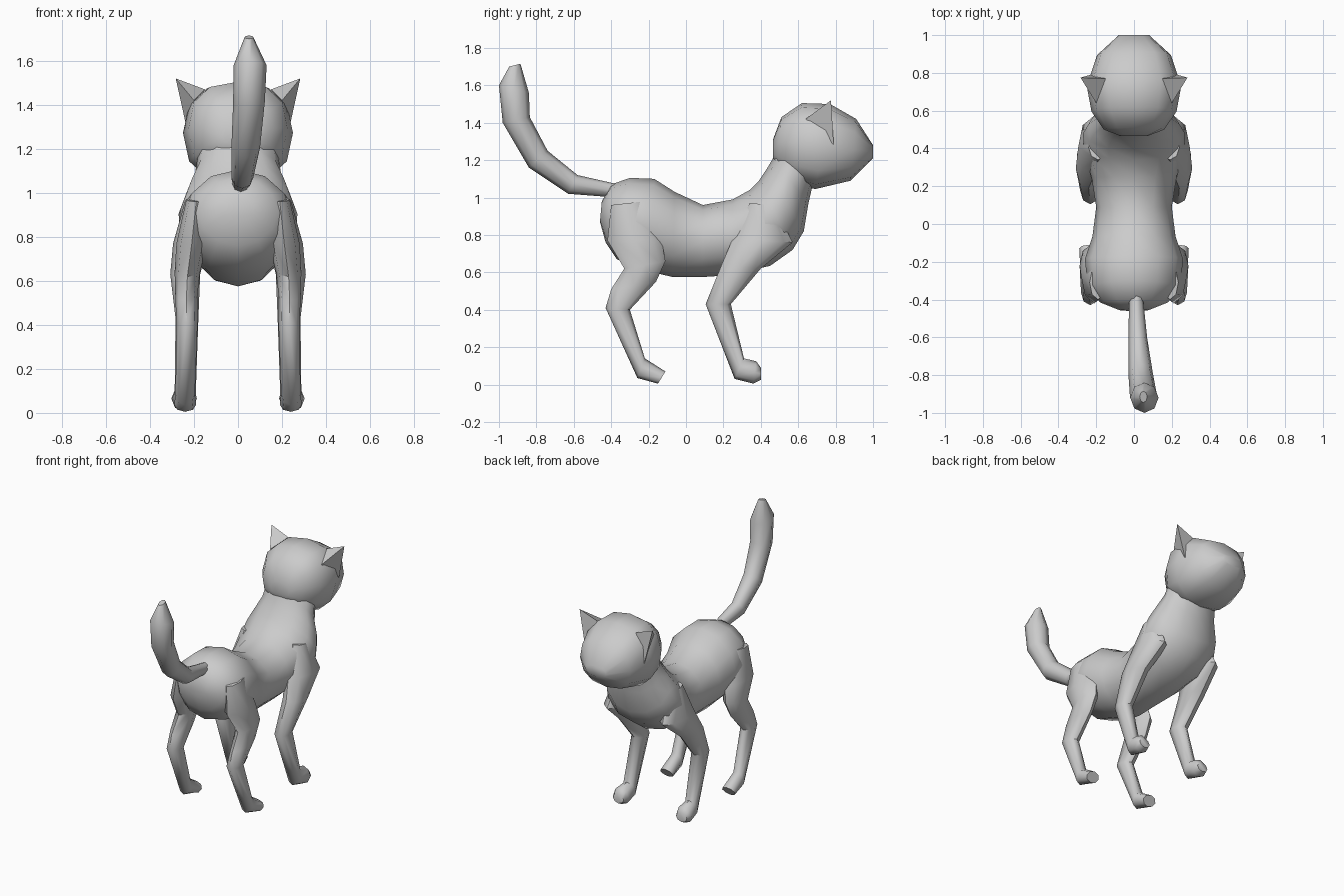
import bpy, bmesh
from math import sin, cos, pi, copysign
from mathutils import Vector


def finish(name, bm, mirror=False, angle=50):
    bmesh.ops.recalc_face_normals(bm, faces=bm.faces)
    me = bpy.data.meshes.new(name)
    bm.to_mesh(me)
    bm.free()
    ob = bpy.data.objects.new(name, me)
    bpy.context.collection.objects.link(ob)
    if mirror:
        ob.modifiers.new("mirror", 'MIRROR').use_mirror_merge = False
    bpy.context.view_layer.objects.active = ob
    bpy.ops.object.select_all(action='DESELECT')
    ob.select_set(True)
    bpy.ops.object.shade_smooth_by_angle(angle=angle * pi / 180)
    return ob


def loft(name, rings, sides, power=1.0, mirror=False):
    """Each ring: y,z of one side, y,z of the opposite side, centre x, half width."""
    bm = bmesh.new()
    loops = []
    for y0, z0, y1, z1, x, w in rings:
        a, b = Vector((x, y0, z0)), Vector((x, y1, z1))
        mid, half = (a + b) / 2, (b - a) / 2
        loop = []
        for i in range(sides):
            t = 2 * pi * i / sides
            c, s = (copysign(abs(v) ** power, v) for v in (cos(t), sin(t)))
            loop.append(bm.verts.new(mid + half * s + Vector((w * c, 0, 0))))
        loops.append(loop)
    for p, q in zip(loops, loops[1:]):
        for i in range(sides):
            j = (i + 1) % sides
            bm.faces.new((p[i], p[j], q[j], q[i]))
    bm.faces.new(loops[0])
    bm.faces.new(loops[-1])
    return finish(name, bm, mirror)


# Torso from rump to neck
loft("torso", [
    (-.46, .87, -.45, .98, 0, .08),
    (-.43, .76, -.40, 1.07, 0, .18),
    (-.37, .67, -.30, 1.105, 0, .245),
    (-.20, .605, -.17, 1.10, 0, .26),
    (-.07, .575, -.06, 1.03, 0, .22),
    (.09, .575, .09, .96, 0, .20),
    (.24, .585, .25, .99, 0, .225),
    (.45, .635, .34, 1.04, 0, .265),
    (.57, .72, .39, 1.09, 0, .27),
    (.63, .82, .43, 1.15, 0, .24),
    (.655, .97, .465, 1.21, 0, .195),
    (.68, 1.08, .50, 1.30, 0, .18)], 12)

# Head, from the nape to the flat face
loft("head", [
    (.465, 1.21, .465, 1.31, 0, .07),
    (.49, 1.16, .51, 1.43, 0, .16),
    (.57, 1.08, .62, 1.505, 0, .225),
    (.69, 1.045, .77, 1.50, 0, .25),
    (.88, 1.09, .91, 1.42, 0, .195),
    (1.0, 1.21, 1.0, 1.28, 0, .08)], 12, power=.82)

# Front legs
loft("front_leg", [
    (.34, .97, .47, .96, .19, .05),
    (.25, .78, .57, .76, .215, .08),
    (.19, .64, .40, .62, .24, .068),
    (.105, .43, .24, .43, .232, .052),
    (.26, .03, .31, .14, .24, .048),
    (.36, .005, .375, .125, .245, .058),
    (.40, .025, .40, .09, .245, .042)], 8, mirror=True)

# Hind legs
loft("hind_leg", [
    (-.40, .96, -.22, .98, .19, .045),
    (-.42, .77, -.13, .77, .21, .07),
    (-.33, .62, -.11, .66, .23, .058),
    (-.40, .51, -.16, .55, .235, .05),
    (-.43, .41, -.30, .40, .232, .048),
    (-.26, .035, -.22, .14, .24, .044),
    (-.15, .005, -.11, .07, .24, .05)], 8, mirror=True)

# Raised tail
loft("tail", [
    (-.37, 1.0, -.36, 1.07, .01, .035),
    (-.63, 1.02, -.58, 1.12, .02, .05),
    (-.84, 1.16, -.74, 1.25, .035, .065),
    (-.98, 1.40, -.835, 1.43, .05, .072),
    (-1.0, 1.60, -.84, 1.56, .055, .075),
    (-.945, 1.70, -.885, 1.715, .05, .02)], 8)

# Pointed ears
bm = bmesh.new()
base = [bm.verts.new(p) for p in ((.15, .77, 1.47), (.23, .79, 1.28), (.20, .64, 1.42))]
tip = bm.verts.new((.283, .775, 1.52))
bm.faces.new(base)
for i in range(3):
    bm.faces.new((base[i], base[(i + 1) % 3], tip))
finish("ear", bm, mirror=True)
